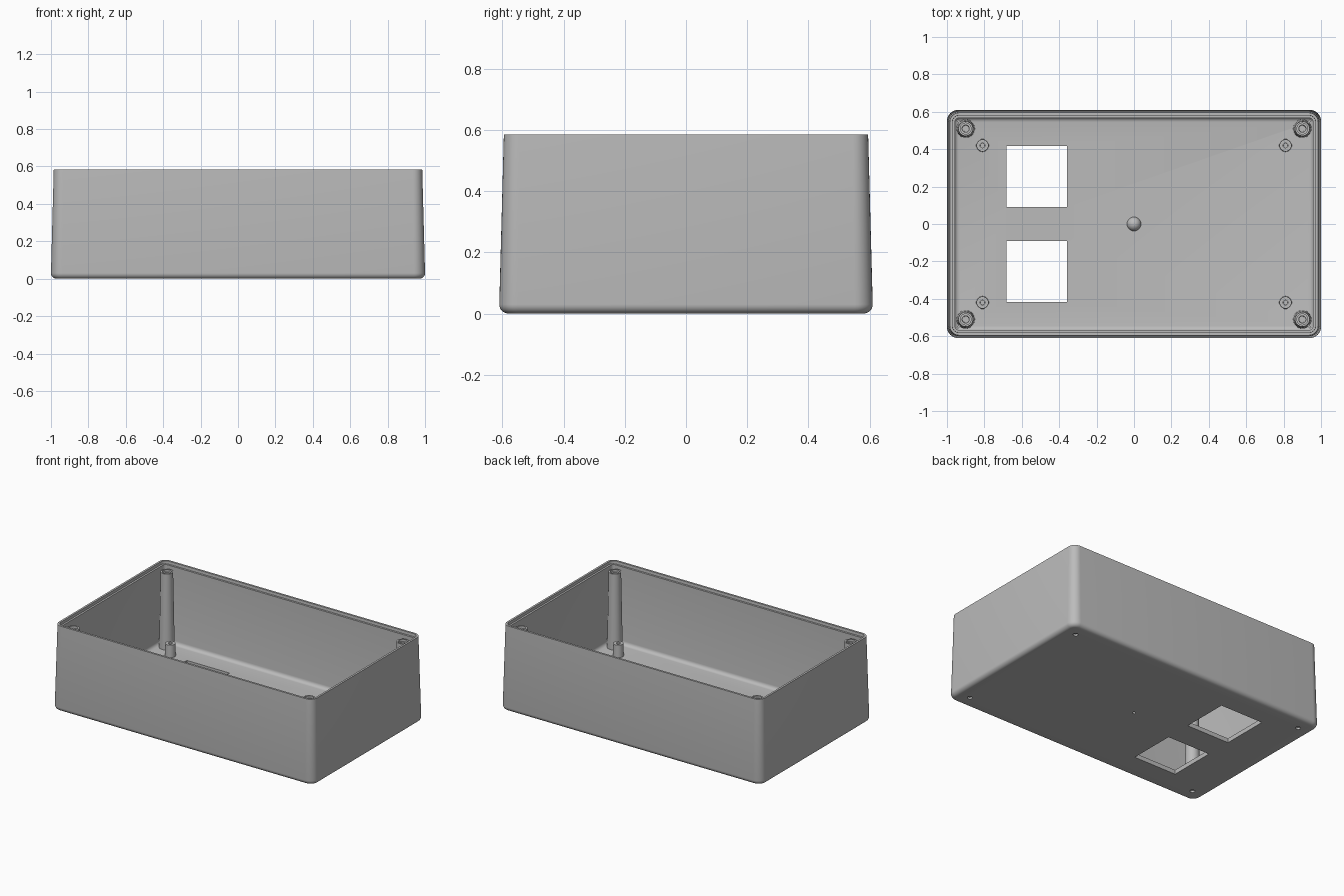
import bpy, bmesh, math

if "Cube" in bpy.data.objects:
    bpy.data.objects.remove(bpy.data.objects["Cube"])

grey = bpy.data.materials.new("plastic_grey")
grey.diffuse_color = (0.5, 0.5, 0.5, 1)
grey.use_nodes = True
grey.node_tree.nodes["Principled BSDF"].inputs["Base Color"].default_value = grey.diffuse_color

H, FLOOR = 0.585, 0.03


def finish(bm, name, smooth=True):
    bmesh.ops.recalc_face_normals(bm, faces=bm.faces)
    me = bpy.data.meshes.new(name)
    bm.to_mesh(me)
    bm.free()
    me.materials.append(grey)
    ob = bpy.data.objects.new(name, me)
    bpy.context.collection.objects.link(ob)
    if smooth:
        bpy.ops.object.select_all(action='DESELECT')
        ob.select_set(True)
        bpy.context.view_layer.objects.active = ob
        bpy.ops.object.shade_smooth_by_angle(angle=math.radians(35))
    return ob


def loft(bm, rings):
    """Skin a list of point rings and cap both ends."""
    loops = [[bm.verts.new(p) for p in ring] for ring in rings]
    n = len(loops[0])
    for a, b in zip(loops, loops[1:]):
        for i in range(n):
            bm.faces.new((a[i], a[(i + 1) % n], b[(i + 1) % n], b[i]))
    bm.faces.new(loops[0][::-1])
    bm.faces.new(loops[-1])


def rounded_rect(hx, hy, r, z, seg=8):
    pts = []
    for k, (sx, sy) in enumerate(((1, 1), (-1, 1), (-1, -1), (1, -1))):
        for i in range(seg + 1):
            a = (k + i / seg) * math.pi / 2
            pts.append((sx * (hx - r) + r * math.cos(a), sy * (hy - r) + r * math.sin(a), z))
    return pts


def lathe(name, x, y, profile, seg=32):
    bm = bmesh.new()
    loft(bm, [[(x + r * math.cos(2 * math.pi * i / seg), y + r * math.sin(2 * math.pi * i / seg), z)
               for i in range(seg)] for r, z in profile])
    return finish(bm, name)


# Open tapered case: rounded base edge, drafted walls, stepped rim, filleted floor
rings = []
R = 0.03
for i in range(7):
    a = i / 6 * math.pi / 2
    inset = R * (1 - math.sin(a))
    rings.append(rounded_rect(1.0 - inset, 0.61 - inset, 0.06 - inset, R * (1 - math.cos(a))))
rings.append(rounded_rect(0.985, 0.595, 0.05, H))
rings.append(rounded_rect(0.971, 0.581, 0.036, H))
rings.append(rounded_rect(0.970, 0.580, 0.035, H - 0.02))
rings.append(rounded_rect(0.957, 0.567, 0.022, H - 0.02))
for i in range(6):
    a = i / 5 * math.pi / 2
    f = 0.025 * (1 - math.cos(a))
    rings.append(rounded_rect(0.96 - f, 0.57 - f, 0.026 - f * 0.9, FLOOR + 0.025 * (1 - math.sin(a))))
bm = bmesh.new()
loft(bm, rings)
case = finish(bm, "case_shell", smooth=False)

# Cutters: two square windows and shallow round dimples under the base
bm = bmesh.new()
for cy in (0.255, -0.255):
    loft(bm, [[(-0.52 + sx * 0.163, cy + sy * 0.163, z)
               for sx, sy in ((-1, -1), (1, -1), (1, 1), (-1, 1))] for z in (-0.05, 0.1)])
for x, y, r in [(sx * 0.9, sy * 0.51, 0.016) for sx in (-1, 1) for sy in (-1, 1)] + [(0, 0, 0.011)]:
    loft(bm, [[(x + r * math.cos(i * math.pi / 8), y + r * math.sin(i * math.pi / 8), z)
               for i in range(16)] for z in (-0.05, 0.012)])
cutter = finish(bm, "opening_cutter", smooth=False)
cutter.hide_render = True
cutter.hide_viewport = True
mod = case.modifiers.new("openings", 'BOOLEAN')
mod.operation, mod.solver, mod.object = 'DIFFERENCE', 'EXACT', cutter
bpy.context.view_layer.objects.active = case
bpy.ops.object.modifier_apply(modifier=mod.name)
bpy.data.objects.remove(cutter)
case.select_set(True)
bpy.ops.object.shade_smooth_by_angle(angle=math.radians(35))

# Tall screw posts and short standoffs, one of each per corner
for sx in (-1, 1):
    for sy in (-1, 1):
        lathe("screw_post", sx * 0.9, sy * 0.51,
              [(0.049, FLOOR - 0.005), (0.039, 0.55), (0.029, 0.55), (0.029, 0.535),
               (0.019, 0.535), (0.016, 0.15)])
        lathe("standoff", sx * 0.81, sy * 0.42,
              [(0.034, FLOOR - 0.005), (0.032, 0.115), (0.013, 0.115), (0.012, 0.045)])
        # Thin web tying the post foot into the case corner
        bm = bmesh.new()
        d = 0.004
        loft(bm, [[(sx * (0.90 + u + v), sy * (0.51 + u - v), z)
                   for u, v in ((0.02, -d), (0.046, -d), (0.046, d), (0.02, d))]
                  for z in (FLOOR - 0.005, 0.2)])
        finish(bm, "corner_web", smooth=False)

# Small dome in the middle of the floor
lathe("floor_dome", 0, 0, [(0.038 * math.cos(i * math.pi / 18), FLOOR - 0.002 + 0.038 * math.sin(i * math.pi / 18))
                           for i in range(9)])
